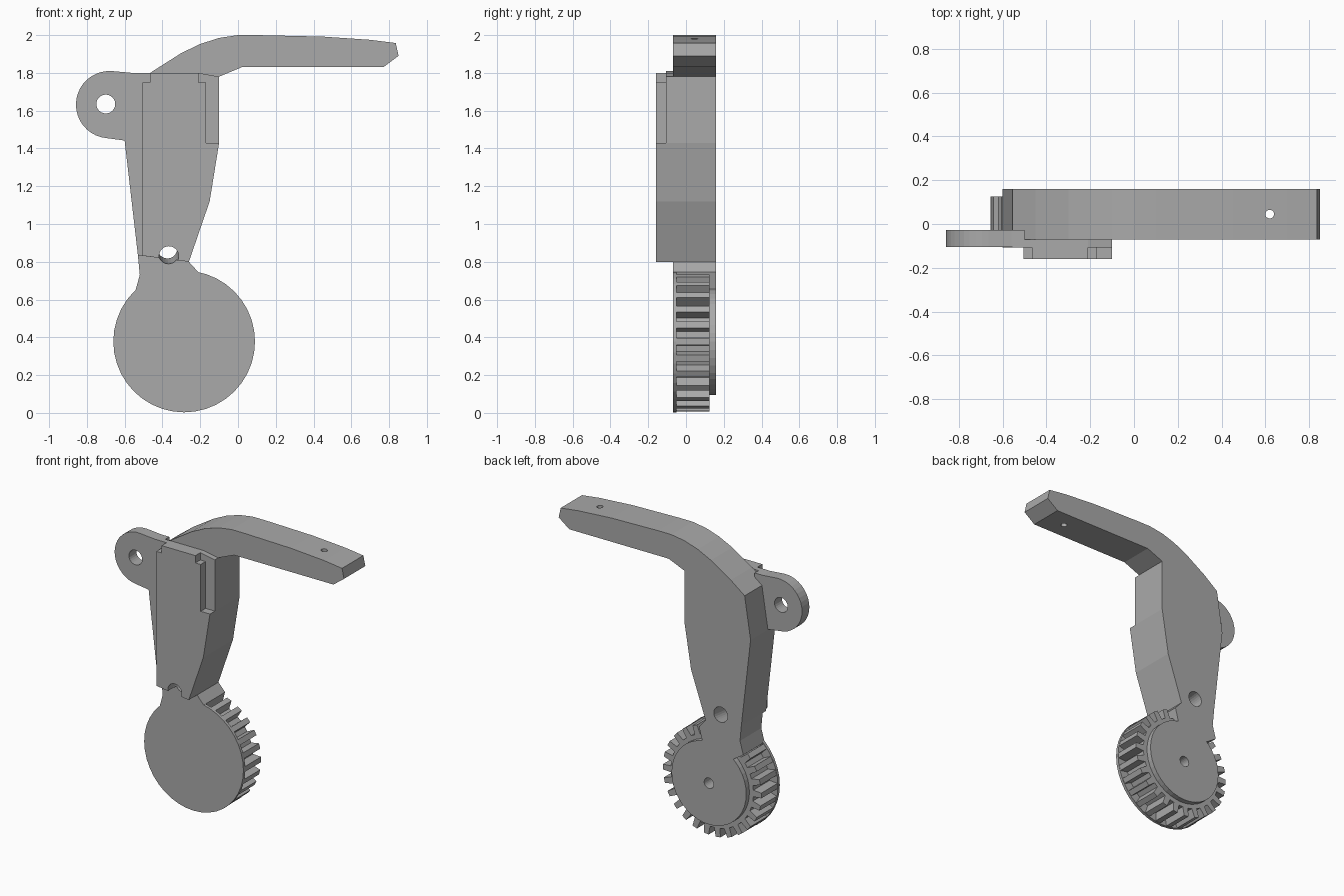
import bpy, bmesh, math
from mathutils import Vector

if "Cube" in bpy.data.objects:
    bpy.data.objects.remove(bpy.data.objects["Cube"])

grey = bpy.data.materials.new("plain grey")
grey.diffuse_color = (0.4, 0.4, 0.4, 1)
grey.use_nodes = True
grey.node_tree.nodes["Principled BSDF"].inputs["Base Color"].default_value = grey.diffuse_color


def slab(name, pts, y0, y1):
    """Extrude an x/z outline from y0 to y1."""
    bm = bmesh.new()
    face = bm.faces.new([bm.verts.new((x, y0, z)) for x, z in pts])
    ext = bmesh.ops.extrude_face_region(bm, geom=[face])
    moved = [v for v in ext["geom"] if isinstance(v, bmesh.types.BMVert)]
    bmesh.ops.translate(bm, vec=(0, y1 - y0, 0), verts=moved)
    bmesh.ops.recalc_face_normals(bm, faces=bm.faces)
    me = bpy.data.meshes.new(name)
    bm.to_mesh(me)
    bm.free()
    me.materials.append(grey)
    ob = bpy.data.objects.new(name, me)
    bpy.context.collection.objects.link(ob)
    return ob


def arc(cx, cz, r, a0=0, a1=360, n=40, closed=True):
    steps = n if closed else n - 1
    angles = [math.radians(a0 + (a1 - a0) * i / steps) for i in range(n)]
    return [(cx + r * math.cos(a), cz + r * math.sin(a)) for a in angles]


def drill(name, start, end, r, targets):
    """Cut a round hole between two points."""
    start, end = Vector(start), Vector(end)
    bpy.ops.mesh.primitive_cylinder_add(vertices=24, radius=r, depth=(end - start).length,
                                        location=(start + end) / 2)
    cutter = bpy.context.object
    cutter.name = name
    cutter.rotation_mode = 'QUATERNION'
    cutter.rotation_quaternion = (end - start).to_track_quat('Z', 'Y')
    cutter.data.materials.append(grey)
    cutter.hide_render = True
    cutter.display_type = 'WIRE'
    bpy.context.view_layer.update()
    for ob in targets:
        mod = ob.modifiers.new(name, 'BOOLEAN')
        mod.operation = 'DIFFERENCE'
        mod.solver = 'EXACT'
        mod.object = cutter
        bpy.context.view_layer.objects.active = ob
        bpy.ops.object.modifier_apply(modifier=mod.name)
    bpy.data.objects.remove(cutter)


GX, GZ = -0.285, 0.378  # gear centre

# neck, body and curved finger arm in one outline
frame = slab("frame_and_arm", [
    (-.545, .64), (-.52, .73), (-.53, .835), (-.6, 1.44), (-.555, 1.73),
    (-.45, 1.81), (-.3, 1.905), (-.2, 1.953), (-.1, 1.985), (0, 2), (.1, 2),
    (.45, 1.992), (.7, 1.975), (.835, 1.958), (.85, 1.89), (.77, 1.83),
    (.02, 1.83), (-.1, 1.78), (-.1, 1.43), (-.15, 1.12), (-.26, .8),
    (-.21, .745), (-.285, .47)], -.07, .16)

# thickened front of the body
body = slab("body_front", [
    (-.53, .835), (-.6, 1.44), (-.58, 1.6), (-.555, 1.8), (-.21, 1.8), (-.1, 1.78),
    (-.1, 1.43), (-.15, 1.12), (-.26, .8)], -.107, -.07)

# front plate with corner notch and side recess
plate = slab("front_plate", [
    (-.505, .832), (-.505, 1.75), (-.465, 1.75), (-.465, 1.8), (-.21, 1.8),
    (-.21, 1.75), (-.17, 1.75), (-.17, 1.43), (-.1, 1.43), (-.15, 1.12),
    (-.26, .8)], -.16, -.107)

# pivot lug
lug = slab("pivot_lug", arc(-.68, 1.632, .178, 85, 265, 20, False) +
           [(-.6, 1.442), (-.5, 1.442), (-.5, 1.8), (-.56, 1.8)], -.106, -.027)

# gear: front flange, toothed ring and back hub
slab("gear_flange", arc(GX, GZ, .375), -.07, -.05)
teeth, pitch, outline = 26, 2 * math.pi / 26, []
for i in range(teeth):
    for offset, r in ((-.29, .312), (-.2, .372), (.2, .372), (.29, .312)):
        a = (i + offset) * pitch
        outline.append((GX + r * math.cos(a), GZ + r * math.sin(a)))
ring = slab("gear_teeth", outline, -.05, .125)
hub = slab("gear_hub", arc(GX, GZ, .282), .125, .16)

# holes
drill("lug_hole", (-.7, -.3, 1.635), (-.7, .0, 1.635), .05, [lug])
drill("arm_hole", (.62, .045, 1.7), (.62, .045, 2.1), .02, [frame])
drill("neck_hole", (-.365, -.2, .825), (-.375, .2, .875), .052, [frame, body, plate])
drill("axle_hole", (GX, .0, GZ), (GX, .3, GZ), .036, [ring, hub])
